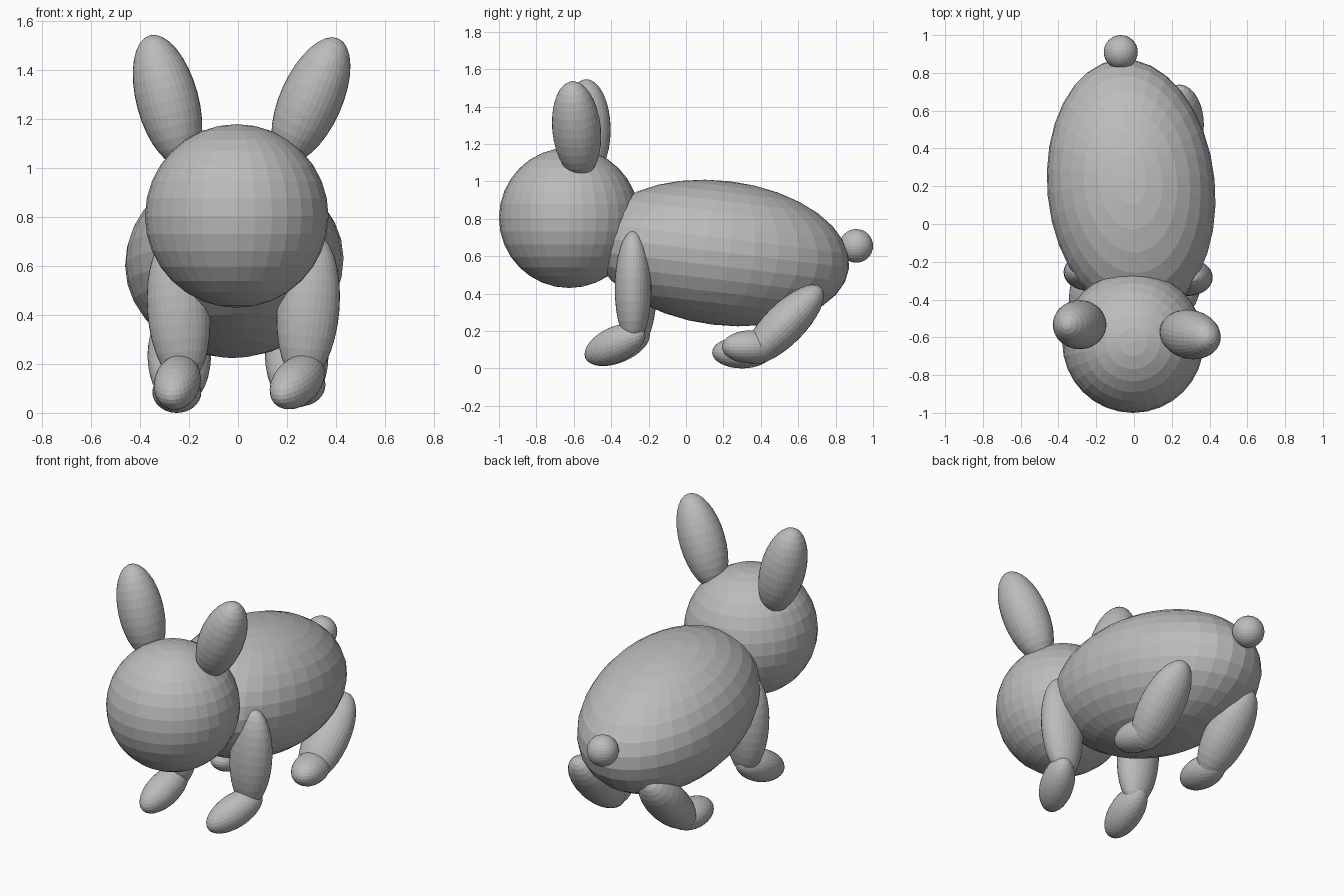
import bpy

cube = bpy.data.objects.get("Cube")
if cube:
    bpy.data.objects.remove(cube, do_unlink=True)

grey = bpy.data.materials.new("plain grey")
grey.use_nodes = True
colour = (0.5, 0.5, 0.5, 1)
grey.diffuse_color = colour
grey.node_tree.nodes["Principled BSDF"].inputs["Base Color"].default_value = colour


def ellipsoid(name, centre, radii, turn=(0, 0, 0)):
    """Flat-shaded sphere, stretched along its own axes and then turned."""
    bpy.ops.mesh.primitive_uv_sphere_add(segments=32, ring_count=16, radius=1,
                                         location=centre, rotation=turn)
    part = bpy.context.object
    part.name = name
    part.scale = radii
    part.data.materials.append(grey)


# Body, head and tail
ellipsoid("body", (-0.015, 0.19, 0.617), (0.444, 0.69, 0.386), (-0.12, 0, 0.097))
ellipsoid("head", (-0.005, -0.625, 0.805), (0.375, 0.375, 0.375))
ellipsoid("tail", (-0.07, 0.91, 0.655), (0.09, 0.09, 0.09))

# Ears, leaning by different amounts
ear = (0.127, 0.13, 0.277)
ellipsoid("left_ear", (0.298, -0.585, 1.278), ear, (0.09, 0.42, 0))
ellipsoid("right_ear", (-0.288, -0.533, 1.276), ear, (0, -0.263, 0))

# Front legs and feet
front_leg = (0.128, 0.098, 0.305)
front_foot = (0.094, 0.185, 0.094)
ellipsoid("left_front_leg", (0.287, -0.283, 0.43), front_leg, (0, 0.08, 0))
ellipsoid("right_front_leg", (-0.243, -0.255, 0.42), front_leg, (0, -0.08, 0))
ellipsoid("left_front_foot", (0.242, -0.38, 0.127), front_foot, (0.4, 0, -0.44))
ellipsoid("right_front_foot", (-0.248, -0.365, 0.125), front_foot, (0.4, 0, -0.15))

# Hind legs and feet
for side, x in (("left", 0.24), ("right", -0.24)):
    ellipsoid(side + "_hind_leg", (x, 0.525, 0.235), (0.13, 0.11, 0.28), (-0.785, 0, 0))
ellipsoid("left_hind_foot", (0.255, 0.345, 0.115), (0.1, 0.155, 0.088), (0, 0, 0.2))
ellipsoid("right_hind_foot", (-0.25, 0.3, 0.085), (0.1, 0.16, 0.085))
